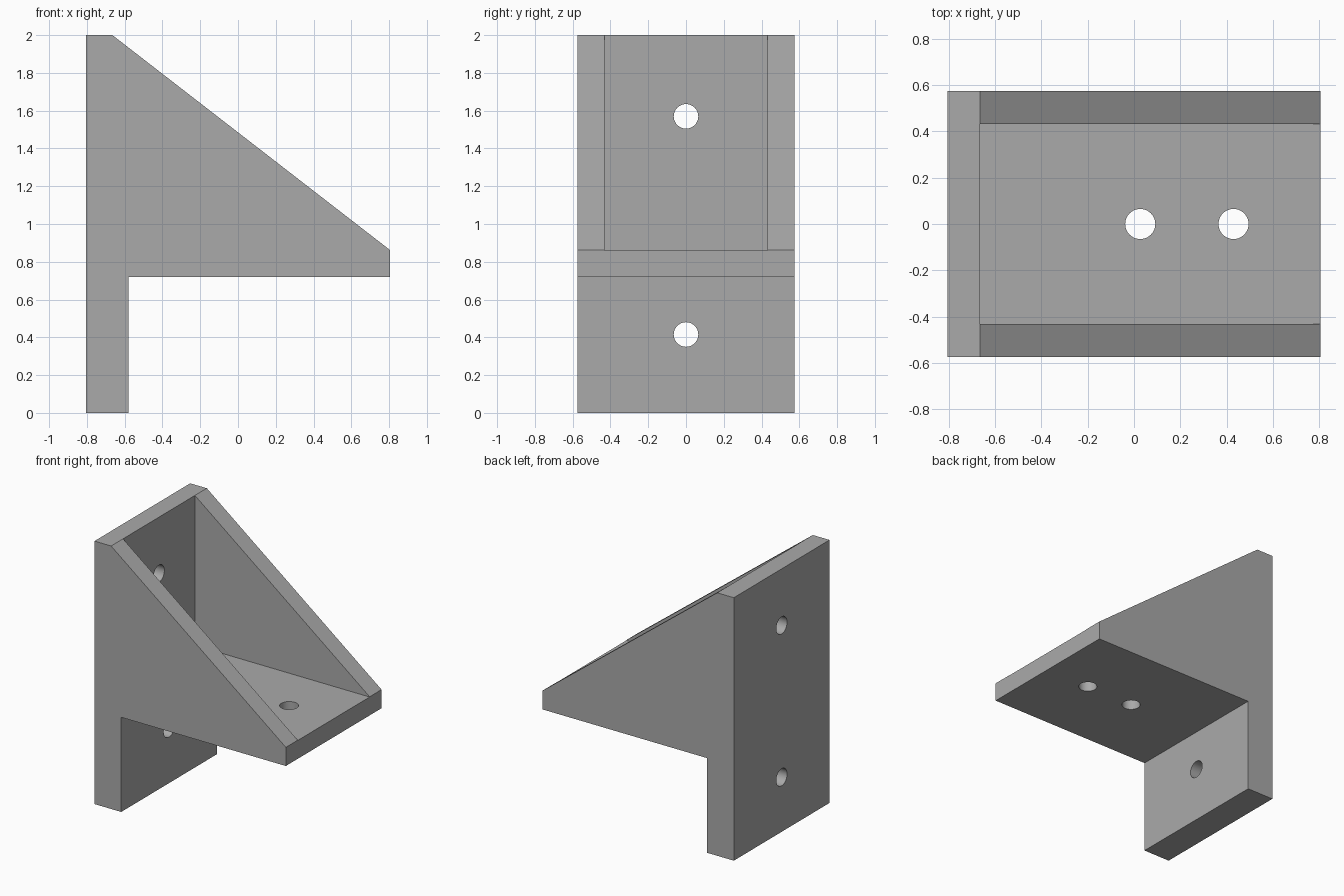
import bpy, bmesh, math
from mathutils import Vector

cube = bpy.data.objects.get("Cube")
if cube:
    bpy.data.objects.remove(cube, do_unlink=True)

HALF_W, INNER_W = 0.575, 0.432
BACK, PLATE_FRONT, FOOT_FRONT, TIP = -0.805, -0.665, -0.58, 0.805
SHELF_LOW, SHELF_TOP, TOP = 0.72, 0.86, 2.0
HOLE_R = 0.065

grey = bpy.data.materials.new("plain grey")
grey.use_nodes = True
colour = (0.4, 0.4, 0.4, 1)
grey.diffuse_color = colour
grey.node_tree.nodes["Principled BSDF"].inputs["Base Color"].default_value = colour


def prism(name, profile, half_width):
    """Extrude an x-z profile symmetrically along y."""
    bm = bmesh.new()
    face = bm.faces.new([bm.verts.new((x, -half_width, z)) for x, z in profile])
    ext = bmesh.ops.extrude_face_region(bm, geom=[face])
    verts = [v for v in ext["geom"] if isinstance(v, bmesh.types.BMVert)]
    bmesh.ops.translate(bm, verts=verts, vec=(0, 2 * half_width, 0))
    bmesh.ops.recalc_face_normals(bm, faces=bm.faces)
    mesh = bpy.data.meshes.new(name)
    bm.to_mesh(mesh)
    bm.free()
    obj = bpy.data.objects.new(name, mesh)
    bpy.context.collection.objects.link(obj)
    return obj


def drill(name, centre, axis):
    """Cylinder cutter for a bolt hole."""
    bpy.ops.mesh.primitive_cylinder_add(vertices=48, radius=HOLE_R, depth=0.5, location=centre)
    obj = bpy.context.object
    obj.name = name
    obj.rotation_euler = Vector(axis).to_track_quat("Z", "Y").to_euler()
    return obj


# Solid bracket: back plate, shelf and sloping cheeks in one outline
bracket = prism("bracket", [
    (BACK, 0), (FOOT_FRONT, 0), (FOOT_FRONT, SHELF_LOW), (TIP, SHELF_LOW),
    (TIP, SHELF_TOP + 0.002), (PLATE_FRONT, TOP), (BACK, TOP)], HALF_W)
bracket.data.materials.append(grey)

# Pocket between the cheeks, and bolt holes through plate and shelf
cutters = [prism("pocket_cutter", [
    (PLATE_FRONT, SHELF_TOP), (1, SHELF_TOP), (1, 2.2), (PLATE_FRONT, 2.2)], INNER_W)]
cutters += [drill("plate_hole_cutter", (-0.7, 0, z), (1, 0, 0)) for z in (0.415, 1.57)]
cutters += [drill("shelf_hole_cutter", (x, 0, 0.79), (0, 0, 1)) for x in (0.027, 0.43)]

bpy.ops.object.select_all(action="DESELECT")
bracket.select_set(True)
bpy.context.view_layer.objects.active = bracket
for cutter in cutters:
    cutter.hide_render = True
    mod = bracket.modifiers.new(cutter.name, "BOOLEAN")
    mod.operation, mod.solver, mod.object = "DIFFERENCE", "EXACT", cutter
    bpy.ops.object.modifier_apply(modifier=mod.name)
    bpy.data.objects.remove(cutter, do_unlink=True)

# Round hole walls, crisp plate edges
bpy.ops.object.shade_smooth_by_angle(angle=math.radians(30))
